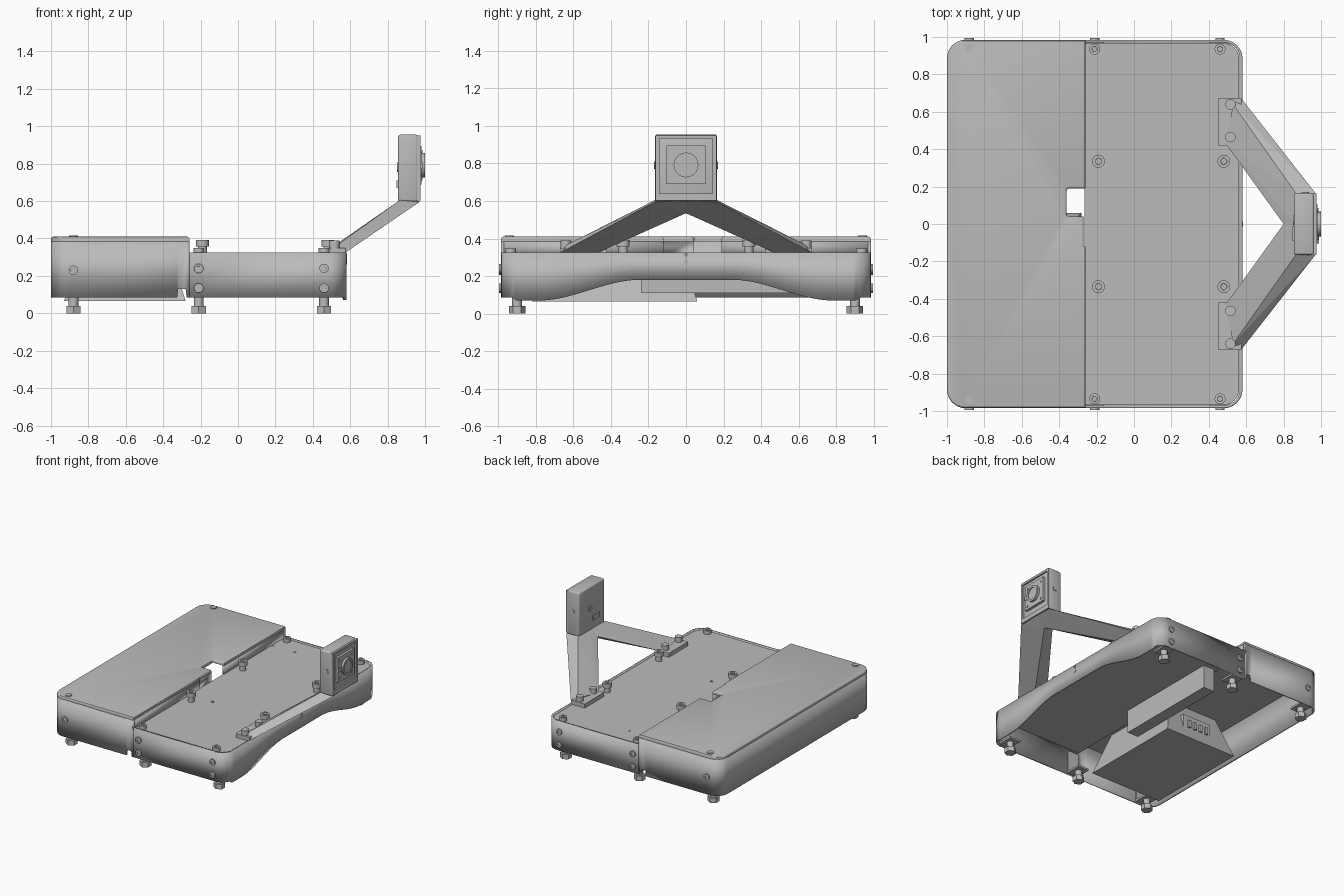
import bpy, bmesh, math
from mathutils import Vector, Matrix

cube = bpy.data.objects.get("Cube")
if cube:
    bpy.data.objects.remove(cube, do_unlink=True)

grey = bpy.data.materials.new("plain_grey")
grey.use_nodes = True
grey.diffuse_color = (0.5, 0.5, 0.5, 1)
grey.node_tree.nodes["Principled BSDF"].inputs["Base Color"].default_value = (0.5, 0.5, 0.5, 1)


def finish(name, bm, smooth=False, recalc=True):
    if recalc:
        bmesh.ops.recalc_face_normals(bm, faces=bm.faces)
    mesh = bpy.data.meshes.new(name)
    bm.to_mesh(mesh)
    bm.free()
    mesh.materials.append(grey)
    obj = bpy.data.objects.new(name, mesh)
    bpy.context.collection.objects.link(obj)
    if smooth:
        bpy.ops.object.select_all(action="DESELECT")
        obj.select_set(True)
        bpy.context.view_layer.objects.active = obj
        bpy.ops.object.shade_smooth_by_angle(angle=math.radians(30))
    return obj


def box(name, x, y, z, bevel=0):
    bm = bmesh.new()
    bmesh.ops.create_cube(bm, size=1)
    for v in bm.verts:
        for i, (lo, hi) in enumerate((x, y, z)):
            v.co[i] = lo if v.co[i] < 0 else hi
    if bevel:
        bmesh.ops.bevel(bm, geom=bm.edges[:], offset=bevel, segments=3, profile=0.5, affect="EDGES")
    return finish(name, bm, bevel > 0)


def rod(name, start, axis, length, r, sides=20):
    """Cylinder that starts at a point and runs along an axis."""
    bm = bmesh.new()
    bmesh.ops.create_cone(bm, cap_ends=True, segments=sides, radius1=r, radius2=r, depth=length)
    d = Vector(axis)
    turn = d.to_track_quat("Z", "Y").to_matrix().to_4x4()
    bm.transform(Matrix.Translation(Vector(start) + d * length / 2) @ turn)
    return finish(name, bm, sides > 8)


def ring(name, start, axis, length, r, hole):
    """Raised washer."""
    bm = bmesh.new()
    n = 24
    rows = [[bm.verts.new((q * math.cos(math.tau * i / n), q * math.sin(math.tau * i / n), h))
             for i in range(n)] for q, h in ((r, 0), (r, length), (hole, length), (hole, 0))]
    for a in range(4):
        for i in range(n):
            p, q, j = rows[a], rows[(a + 1) % 4], (i + 1) % n
            bm.faces.new((p[i], p[j], q[j], q[i]))
    turn = Vector(axis).to_track_quat("Z", "Y").to_matrix().to_4x4()
    bm.transform(Matrix.Translation(start) @ turn)
    return finish(name, bm, True)


def fillet(corners):
    """Round the corners (x, y, radius) of a right-angled path."""
    out = []
    for i, (x, y, r) in enumerate(corners):
        p = Vector((x, y))
        if not r:
            out.append(p)
            continue
        back = (Vector(corners[i - 1][:2]) - p).normalized()
        ahead = (Vector(corners[(i + 1) % len(corners)][:2]) - p).normalized()
        c = p + (back + ahead) * r
        for k in range(9):
            t = math.pi / 2 * k / 8
            out.append(c - (ahead * math.cos(t) + back * math.sin(t)) * r)
    return out


def plate(name, path, z0, z1, bevel=0):
    bm = bmesh.new()
    face = bm.faces.new([bm.verts.new((p.x, p.y, z0)) for p in path])
    new = bmesh.ops.extrude_face_region(bm, geom=[face])["geom"]
    for v in new:
        if isinstance(v, bmesh.types.BMVert):
            v.co.z = z1
    if bevel:
        rim = [e for e in bm.edges if all(v.co.z == v.co.z and abs(v.co.z - z1) < 1e-5 for v in e.verts)]
        bmesh.ops.bevel(bm, geom=rim, offset=bevel, segments=3, profile=0.5, affect="EDGES")
    return finish(name, bm, True)


def wall(name, path, low, top, thick=0.015):
    """Upright sheet along an open path; low gives the bottom height."""
    bm = bmesh.new()
    b = [bm.verts.new((p.x, p.y, low(p))) for p in path]
    t = [bm.verts.new((p.x, p.y, top)) for p in path]
    for i in range(len(path) - 1):
        bm.faces.new((b[i], b[i + 1], t[i + 1], t[i]))
    obj = finish(name, bm, True, recalc=False)
    mod = obj.modifiers.new("thickness", "SOLIDIFY")
    mod.thickness, mod.offset = thick, -1
    return obj


def hull(name, points):
    bm = bmesh.new()
    for p in points:
        bm.verts.new(p)
    bmesh.ops.convex_hull(bm, input=bm.verts)
    return finish(name, bm)


UP, LEFT, BACK = (0, 0, 1), (1, 0, 0), (0, 1, 0)
W, STEP, END = 0.985, -0.26, 0.58

# Tall cover: top with a cable notch, side walls and step wall
notch = [(STEP, -0.12, 0), (-0.27, -0.12, 0), (-0.27, 0.04, 0), (-0.36, 0.04, 0.015),
         (-0.36, 0.19, 0.015), (STEP, 0.19, 0)]
plate("cover_top", fillet([(STEP, W, 0), (-1, W, 0.1), (-1, -W, 0.1), (STEP, -W, 0)] + notch), 0.385, 0.41, 0.012)
side = [(x, W, 0) for x in (STEP, -0.275, -0.28, -0.32, -0.325)]
cover_path = side + [(-1, W, 0.1), (-1, -W, 0.1)] + [(x, -W, 0) for x, _, _ in side[::-1]]
wall("cover_wall", fillet(cover_path), lambda p: 0.13 if -0.322 < p.x < -0.278 else 0.085, 0.39)
wall("step_wall", fillet([(STEP, -W, 0)] + notch[:3] + [(-0.27, 0.04, 0)]), lambda p: 0.305, 0.39)
wall("step_wall_back", fillet([(STEP, 0.19, 0), (STEP, W, 0)]), lambda p: 0.305, 0.39)


# Low tray: wall with an arched end, and an inset deck
def tray_low(p):
    if p.x < 0.575:
        return 0.085
    t = min(1, max(0, (0.78 - abs(p.y)) / 0.53))
    return 0.07 + 0.11 * t * t * (3 - 2 * t)


end_points = [(END, -0.84 + 1.68 * i / 40, 0) for i in range(41)]
wall("tray_wall", fillet([(STEP, -W, 0), (END, -W, 0.1)] + end_points + [(END, W, 0.1), (STEP, W, 0)]),
     tray_low, 0.325)
plate("deck", fillet([(-0.265, -0.967, 0), (0.562, -0.967, 0.085), (0.562, 0.967, 0.085), (-0.265, 0.967, 0)]),
      0.3, 0.317)
rod("end_hole", (END, 0, 0.275), LEFT, 0.003, 0.014)
box("end_slot", (END, 0.583), (-0.006, 0.006), (0.285, 0.32))

# Feet, their brackets, and the screws along both long sides
for s in (-1, 1):
    for x in (-0.88, -0.21, 0.46):
        rod("foot", (x, s * 0.9, 0), UP, 0.04, 0.044, 6)
        rod("foot_stem", (x, s * 0.9, 0.035), UP, 0.09, 0.026)
        box("foot_bracket", (x - 0.05, x + 0.05), sorted((s * 0.84, s * 0.972)), (0.09, 0.105))
        box("bracket_flange", (x - 0.05, x + 0.05), sorted((s * 0.96, s * 0.972)), (0.09, 0.28))
        for z in ((0.23,) if x < -0.5 else (0.24, 0.135)):
            ring("side_screw", (x, s * 0.98, z), (0, s, 0), 0.015, 0.025, 0.012)
            rod("side_screw_core", (x, s * 0.98, z), (0, s, 0), 0.009, 0.013, 6)
    rod("cover_screw", (-0.88, s * 0.94, 0.405), UP, 0.012, 0.024)
    for x in (-0.21, 0.46):
        ring("deck_screw", (x, s * 0.935, 0.315), UP, 0.033, 0.029, 0.014)
        rod("deck_screw_core", (x, s * 0.935, 0.315), UP, 0.02, 0.015, 6)
    for x in (-0.19, 0.48):
        rod("post_stem", (x, s * 0.335, 0.31), UP, 0.05, 0.024)
        ring("post_head", (x, s * 0.335, 0.357), UP, 0.036, 0.034, 0.017)
        rod("post_core", (x, s * 0.335, 0.357), UP, 0.022, 0.018, 6)
for x in (-0.25, -0.05):
    for y in (0.805, -0.255):
        ring("deck_hole", (x, y, 0.316), UP, 0.003, 0.012, 0.009)

# Parts slung underneath: tapered box with a socket panel, and a long bar
hull("under_box", [(x + dx * k, y + dy * k, z) for x, dx in ((-0.93, 1), (-0.28, -1))
                   for y, dy in ((-0.82, 1), (0.06, -1)) for k, z in ((0, 0.065), (0.1, 0.386))])
box("socket_panel", (-0.72, -0.46), (-0.05, 0.03), (0.13, 0.27))
for i in range(4):
    box("socket_pin", (-0.69 + i * 0.055, -0.665 + i * 0.055), (0.02, 0.045), (0.17, 0.23))
box("under_bar", (-0.24, -0.14), (-0.24, 0.65), (0.11, 0.3))

# Mirrored bracket arms with pads and screws
for s in (-1, 1):
    box("arm_pad", (0.45, 0.575), sorted((s * 0.42, s * 0.67)), (0.315, 0.35))
    hull("arm", [(x, s * y, z) for x, y, z in (
        (0.575, 0.67, 0.325), (0.53, 0.64, 0.365), (0.575, 0.47, 0.325), (0.49, 0.43, 0.345),
        (0.97, 0.165, 0.595), (0.865, 0.165, 0.605), (0.97, 0, 0.6), (0.865, 0, 0.605),
        (0.8, 0, 0.555), (0.88, 0, 0.535))])
    for y in (0.465, 0.64):
        rod("arm_screw", (0.515, s * y, 0.345), UP, 0.045, 0.028)

# Head: body, front frame, square module and round lens
box("head", (0.855, 0.962), (-0.165, 0.165), (0.597, 0.955), 0.012)
for s in (-1, 1):
    box("frame_side", (0.95, 0.975), sorted((s * 0.142, s * 0.162)), (0.603, 0.95))
    rod("head_side_screw", (0.915, s * 0.16, 0.79), (0, s, 0), 0.01, 0.02)
    for z in (0.718, 0.865):
        rod("module_screw", (0.98, s * 0.077, z), LEFT, 0.006, 0.009)
for z0, z1 in ((0.603, 0.64), (0.932, 0.95)):
    box("frame_rail", (0.95, 0.975), (-0.15, 0.15), (z0, z1))
box("module", (0.95, 0.982), (-0.105, 0.105), (0.69, 0.895))
box("module_tab", (0.95, 0.988), (-0.105, -0.055), (0.775, 0.805))
ring("lens_ring", (0.98, 0, 0.792), LEFT, 0.02, 0.066, 0.05)
rod("lens", (0.98, 0, 0.792), LEFT, 0.013, 0.051)
ring("rear_hole", (0.855, 0.02, 0.78), (-1, 0, 0), 0.004, 0.025, 0.018)
box("rear_socket", (0.848, 0.856), (-0.09, -0.01), (0.67, 0.71))
